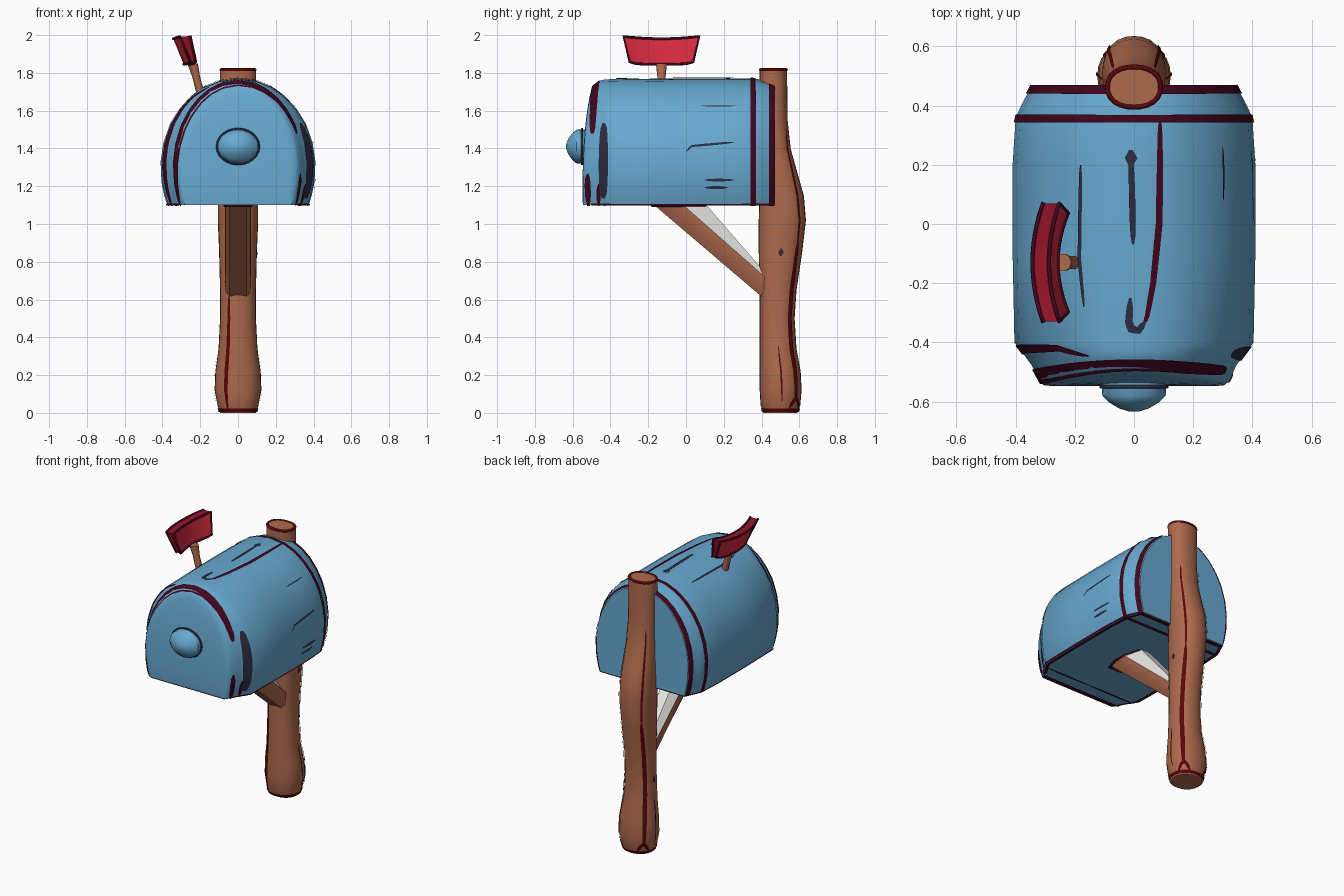
import bpy, bmesh, math
from mathutils import Vector

if "Cube" in bpy.data.objects:
    bpy.data.objects.remove(bpy.data.objects["Cube"])


def material(name, r, g, b):
    lin = [(c / 255) ** 2.2 for c in (r, g, b)] + [1]
    m = bpy.data.materials.new(name)
    m.use_nodes = True
    m.diffuse_color = lin
    m.node_tree.nodes["Principled BSDF"].inputs["Base Color"].default_value = lin
    return m


BLUE = material("box blue", 104, 168, 208)
WOOD = material("wood brown", 172, 105, 78)
RED = material("flag red", 214, 46, 66)
DARK_RED = material("flag edge red", 150, 27, 46)
MAROON = material("maroon outline", 66, 14, 34)
POST_LINE = material("post outline red", 88, 14, 18)
SLATE = material("slate scratch", 48, 48, 68)
WHITE = material("bare white", 232, 232, 228)


def finish(name, bm, mats, angle=40):
    mesh = bpy.data.meshes.new(name)
    bm.to_mesh(mesh)
    bm.free()
    for m in mats:
        mesh.materials.append(m)
    ob = bpy.data.objects.new(name, mesh)
    bpy.context.collection.objects.link(ob)
    bpy.ops.object.select_all(action='DESELECT')
    ob.select_set(True)
    bpy.context.view_layer.objects.active = ob
    bpy.ops.object.shade_smooth_by_angle(angle=math.radians(angle))


def loft(name, rings, mats, angle=40, rule=lambda i: 0, cap=0):
    """Skin closed rings of points and cap both ends."""
    bm = bmesh.new()
    rows = [[bm.verts.new(p) for p in ring] for ring in rings]
    n = len(rows[0])
    for a, b in zip(rows, rows[1:]):
        for i in range(n):
            f = bm.faces.new((a[i], a[(i + 1) % n], b[(i + 1) % n], b[i]))
            f.material_index = rule(i)
    for end in (rows[0], rows[-1]):
        bm.faces.new(end).material_index = cap
    bmesh.ops.recalc_face_normals(bm, faces=bm.faces)
    finish(name, bm, mats, angle)


def tube(name, points, radius, mat):
    cu = bpy.data.curves.new(name, 'CURVE')
    cu.dimensions = '3D'
    cu.bevel_depth, cu.bevel_resolution = radius, 2
    sp = cu.splines.new('POLY')
    sp.points.add(len(points) - 1)
    for p, co in zip(sp.points, points):
        p.co = (*co, 1)
    sp.use_cyclic_u = True
    cu.materials.append(mat)
    bpy.context.collection.objects.link(bpy.data.objects.new(name, cu))


def sample(table, t):
    """Interpolate rows keyed by their first column."""
    t = min(max(t, table[0][0]), table[-1][0])
    for a, b in zip(table, table[1:]):
        if t <= b[0]:
            k = (t - a[0]) / (b[0] - a[0])
            return [p + (q - p) * k for p, q in zip(a[1:], b[1:])]


def stroke(name, surf, centre, path, width, mat, taper=True):
    """Thin painted ribbon lying on a surface given by surf(u, v)."""
    pts = []
    for a, b in zip(path, path[1:]):
        a, b = Vector(a), Vector(b)
        n = max(2, int((b - a).length / 0.025))
        pts += [a.lerp(b, i / n) for i in range(n)]
    pts.append(Vector(path[-1]))
    bm, prev, e = bmesh.new(), None, 0.003
    for i, p in enumerate(pts):
        d = (pts[min(i + 1, len(pts) - 1)] - pts[max(i - 1, 0)]).normalized()
        t = i / (len(pts) - 1)
        w = width / 2 * (0.3 + 0.7 * max(0, math.sin(math.pi * t)) ** 0.35 if taper else 1)
        pair = []
        for s in (-w, w):
            u, v = p.x - d.y * s, p.y + d.x * s
            co = surf(u, v)
            nor = (surf(u + e, v) - surf(u - e, v)).cross(surf(u, v + e) - surf(u, v - e)).normalized()
            if nor.dot(co - centre(co)) < 0:
                nor.negate()
            pair.append(bm.verts.new(co + nor * 0.005))
        if prev:
            f = bm.faces.new((prev[0], prev[1], pair[1], pair[0]))
            f.normal_update()
            if f.normal.dot(nor) < 0:
                f.normal_flip()
        prev = pair
    finish(name, bm, [mat])


# Box: arched half section, measured along its length, and stations along y
BASE, RISE = 1.1, 0.67
HALF = [(0, 1.77), (.1, 1.757), (.18, 1.725), (.25, 1.675), (.31, 1.61), (.36, 1.53), (.395, 1.43),
        (.41, 1.33), (.405, 1.22), (.39, 1.15), (.375, BASE), (0, BASE)]
ARCH, run = [(0, *HALF[0])], 0
for p, q in zip(HALF, HALF[1:]):
    run += math.dist(p, q)
    ARCH.append((run, *q))
CORNER, END = ARCH[-2][0], run
BODY = [(-.545, .75, .925, .06), (-.53, .79, .955, .05), (-.48, .84, .985, .03), (-.44, .91, .993, .01),
        (-.4, .985, .995, 0), (-.1, 1, 1, 0), (.2, 1, 1, 0), (.36, .975, 1, 0), (.4, .93, .99, 0),
        (.47, .84, .96, 0)]


def body(u, v):
    x, z = sample(ARCH, abs(u))
    sx, sz, lean = sample(BODY, v)
    z = (z - BASE) * sz
    return Vector((math.copysign(x * sx, u), v + lean * (z / RISE) ** 3, BASE + z))


def front_ring(k):
    ring = []
    for u in us:
        p = body(u, BODY[0][0])
        z = 1.36 + (p.z - 1.36) * k
        ring.append(Vector((p.x * k, -.548 + .06 * ((z - BASE) / RISE) ** 3, z)))
    return ring


us = [r[0] for r in ARCH] + [-r[0] for r in ARCH[-2:0:-1]]
loft("mailbox_body", [front_ring(.4), front_ring(.9)] + [[body(u, r[0]) for u in us] for r in BODY], [BLUE])


def mark(name, path, width, mat, taper=True):
    stroke(name, body, lambda p: Vector((0, min(max(p.y, -.3), .3), 1.4)), path, width, mat, taper)


# Outlines around the box: front rim fades out on one side, back seam and rim go all round
mark("front_rim", [(-CORNER, -.515), (-.4, -.515), (.2, -.51), (.5, -.5)], .055, MAROON)
mark("front_rim_foot", [(.72, -.52), (CORNER, -.515)], .03, MAROON)
mark("front_seam", [(-CORNER, -.43), (-.6, -.42), (-.3, -.42), (-.18, -.46)], .03, MAROON)
mark("front_side_shade", [(.45, -.435), (.86, -.435)], .05, SLATE)
mark("front_seam_foot", [(.78, -.46), (CORNER, -.46)], .022, MAROON)
for name, v, w in (("back_seam", .355, .026), ("back_rim", .453, .03)):
    mark(name, [(u, v) for u in (-END, -CORNER, 0, CORNER, END)], w, MAROON, False)
for s in (-1, 1):
    mark("front_under_edge", [(s * (CORNER + .01), -.525), (s * END, -.525)], .034, MAROON, False)
    mark("front_under_line", [(s * (CORNER + .02), -.43), (s * END, -.43)], .014, MAROON)
    mark("lower_side_line", [(s * (CORNER - .005), -.5), (s * (CORNER - .005), .45)], .008, MAROON, False)
    mark("lower_under_line", [(s * (CORNER + .012), -.5), (s * (CORNER + .012), .45)], .02, MAROON, False)

# Scratches on the roof and side
mark("roof_line", [(.09, .35), (.085, 0), (.065, -.2), (.045, -.31), (.035, -.335)], .023, MAROON)
mark("roof_hook", [(.038, -.33), (.015, -.36), (-.01, -.355), (-.017, -.33), (-.012, -.25)], .027, SLATE)
mark("roof_scratch", [(-.01, .25), (-.003, -.07)], .02, SLATE)
mark("roof_scratch_head", [(-.01, .25), (-.01, .195)], .042, SLATE)
mark("roof_long_scratch", [(-.185, .2), (-.19, -.12), (-.175, -.28)], .013, SLATE)
for u, a, b, w in ((.345, .08, .26, .008), (.76, .1, .25, .014), (.8, .1, .22, .016)):
    mark("side_scratch", [(u, a), (u, b)], w, SLATE)
mark("side_bent_scratch", [(.61, 0), (.58, .03), (.56, .25)], .012, SLATE)


def ellipse(rx, rz, n=24):
    return [(rx * math.cos(i * math.tau / n), rz * math.sin(i * math.tau / n)) for i in range(n)]


# Door knob
KNOB = [(.11, -.52), (.107, -.58), (.085, -.602), (.05, -.623), (.015, -.634)]
loft("door_knob", [[(x, y, 1.41 + z) for x, z in ellipse(r, r * .83)] for r, y in KNOB], [BLUE])
tube("knob_outline", [(x, -.55, 1.41 + z) for x, z in ellipse(.111, .093)], .006, SLATE)

# Post: height, half width, front y, back y
POST = [(0, .095, .41, .59), (.04, .108, .395, .605), (.12, .124, .39, .612), (.22, .12, .39, .607),
        (.34, .103, .39, .585), (.5, .095, .39, .575), (.65, .095, .39, .585), (.85, .1, .385, .615),
        (1.02, .107, .385, .635), (1.15, .107, .388, .624), (1.28, .1, .39, .587), (1.4, .095, .39, .554),
        (1.55, .093, .39, .538), (1.82, .096, .39, .535)]


def post(u, v):
    a = u / .1
    hx, lo, hi = sample(POST, v)
    s, c = math.sin(a), math.cos(a)
    k = (abs(s) ** 2.25 + abs(c) ** 2.25) ** (-1 / 2.25)
    return Vector((hx * s * k, (lo + hi) / 2 + (hi - lo) / 2 * c * k, v))


around = [i * math.tau / 24 * .1 for i in range(24)]
loft("post", [[post(u, r[0]) for u in around] for r in POST], [WOOD], 50)


def post_mark(name, path, width, mat=POST_LINE, taper=True):
    stroke(name, post, lambda p: Vector((0, .48, p.z)), path, width, mat, taper)


for s in (-1, 1):
    post_mark("post_corner_line", [(s * .08, .06), (s * .085, .4), (s * .08, .9)], .026)
    post_mark("post_upper_line", [(s * .08, .88), (s * .085, 1.15), (s * .075, 1.5)], .012)
    post_mark("post_foot_fork", [(s * .08, .09), (s * .045, .02)], .018)
    post_mark("post_foot_fork", [(s * .08, .09), (s * .115, .02)], .018)
    post_mark("post_side_scratch", [(s * .15, .06), (s * .155, .35)], .008)
post_mark("post_knot", [(.155, .83), (.155, .87)], .025, SLATE)
post_mark("post_knot", [(-.155, .46), (-.155, .51)], .025, SLATE)
post_mark("post_front_line", [(.366, .02), (.363, .62)], .018)
post_mark("post_foot_line", [(0, .016), (math.tau * .1, .016)], .02, POST_LINE, False)
axis = Vector((0, .4625, 1.816))
tube("post_top_outline", [post(u, 1.816).lerp(axis, .07) for u in around], .009, POST_LINE)

# Brace: strut tapering towards the post, with a bare wedge on top
WIDTHS = [-.045, .045, .066, .07, .035, -.035, -.07, -.066]


def brace_ring(edge, start, step):
    levels = [0, 0, .25, edge, 1, 1, edge, .25]
    return [(x, *(start + step * t)) for x, t in zip(WIDTHS, levels)]


brace_top = brace_ring(.55, Vector((-.18, 1.11)), Vector((.28, 0)))
brace_foot = brace_ring(.85, Vector((.43, .59)), Vector((0, .14)))
loft("brace", [brace_top, brace_foot], [WOOD, WHITE], 35, lambda i: int(i in (3, 4, 5)))
tube("brace_joint_line", [(x, y, 1.098) for x, y, z in brace_top], .008, MAROON)

# Flag stem
loft("flag_stem", [[(cx + x, -.13 + y, z) for x, y in ellipse(r, r * 1.1, 10)]
                   for cx, z, r in ((-.19, 1.66, .022), (-.222, 1.78, .021), (-.24, 1.85, .028))], [WOOD])


# Flag: bowed, leaning plate with darker edges
def flag_corner(t, top, side):
    bow = 1 - t * t
    y = -.13 + t * (.2 if top else .168)
    z = (1.993 - .012 * bow) if top else 1.846 + .012 * t ** 6
    half = .028 if top else .015
    return Vector((-.268 - .035 * bow + (-.012 if top else .03) + side * half, y, z))


steps = [i / 6 - 1 for i in range(13)]
loft("flag", [[flag_corner(t, 0, -1), flag_corner(t, 1, -1), flag_corner(t, 1, 1), flag_corner(t, 0, 1)]
              for t in steps], [RED, DARK_RED], 40, lambda i: i % 2, 1)
for side in (-1, 1):
    edge = [flag_corner(t, 1, side) for t in steps] + [flag_corner(t, 0, side) for t in reversed(steps)]
    tube("flag_outline", edge, .007, MAROON)
